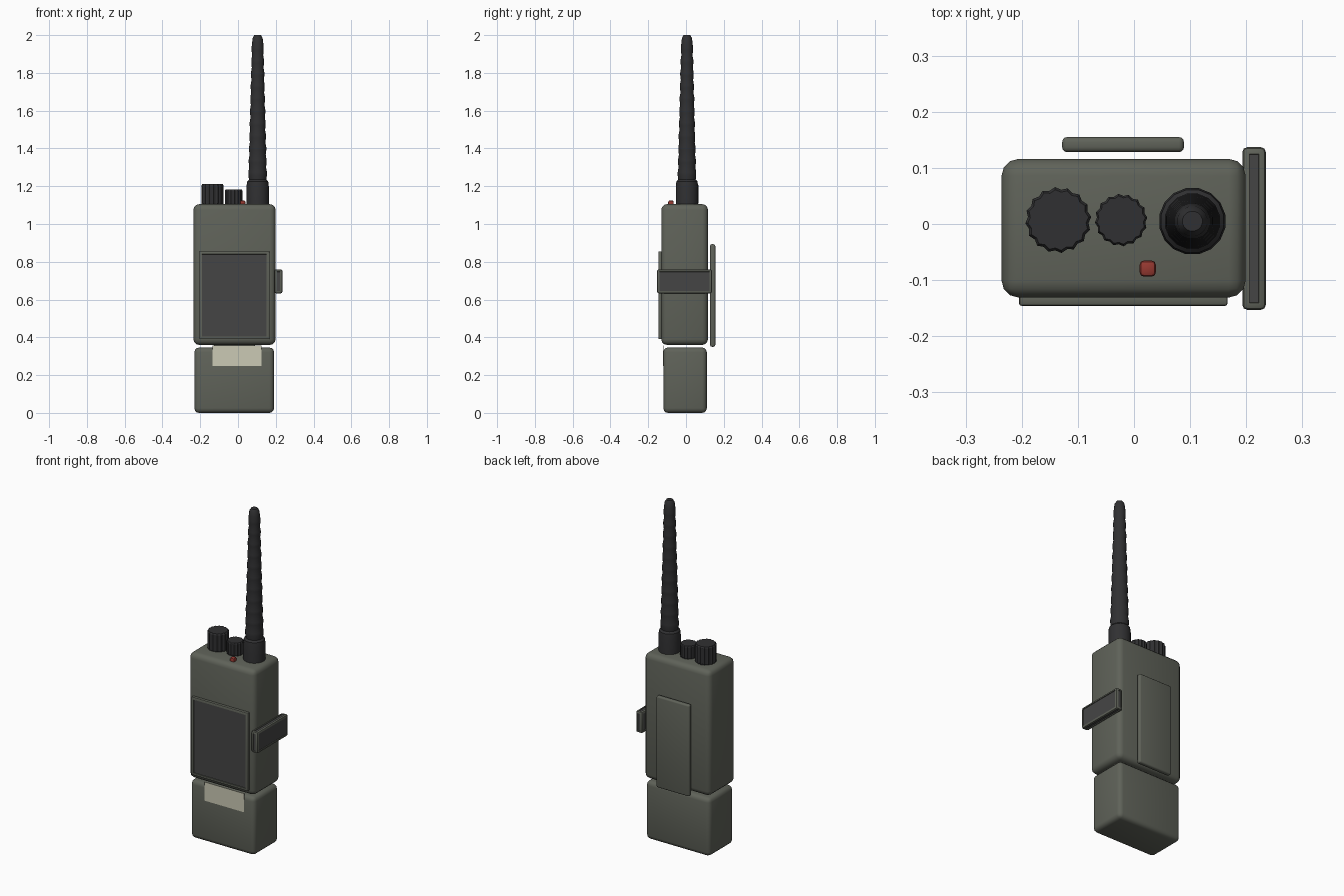
import bpy, bmesh, math

if "Cube" in bpy.data.objects:
    bpy.data.objects.remove(bpy.data.objects["Cube"])


def mat(name, r, g, b):
    m = bpy.data.materials.new(name)
    m.diffuse_color = (r, g, b, 1)
    m.use_nodes = True
    m.node_tree.nodes["Principled BSDF"].inputs["Base Color"].default_value = m.diffuse_color
    return m


SHELL = mat("olive_shell", 0.115, 0.123, 0.10)
DARK = mat("dark_panel", 0.06, 0.06, 0.06)
RUBBER = mat("black_rubber", 0.03, 0.03, 0.032)
CREAM = mat("cream_label", 0.60, 0.59, 0.46)
RED = mat("red_light", 0.30, 0.04, 0.03)


def finish(bm, name, mats, angle=None):
    bmesh.ops.recalc_face_normals(bm, faces=bm.faces)
    me = bpy.data.meshes.new(name)
    bm.to_mesh(me)
    bm.free()
    for m in mats:
        me.materials.append(m)
    ob = bpy.data.objects.new(name, me)
    bpy.context.collection.objects.link(ob)
    if angle:
        bpy.ops.object.select_all(action='DESELECT')
        bpy.context.view_layer.objects.active = ob
        ob.select_set(True)
        bpy.ops.object.shade_smooth_by_angle(angle=math.radians(angle))
    return ob


def box(name, lo, hi, mats, bevel=0, seg=3, inset=None, sides=()):
    """Bevelled box; faces looking along 'sides' get a sunken dark panel."""
    bm = bmesh.new()
    bmesh.ops.create_cube(bm, size=1)
    for v in bm.verts:
        for i in range(3):
            v.co[i] = lo[i] if v.co[i] < 0 else hi[i]
    if bevel:
        bmesh.ops.bevel(bm, geom=bm.edges[:], offset=bevel, segments=seg,
                        profile=0.5, affect='EDGES')
    if inset:
        bm.normal_update()
        for axis, sign in sides:
            f = max((f for f in bm.faces if f.normal[axis] * sign > 0.99),
                    key=lambda f: f.calc_area())
            n = f.normal.copy()
            bmesh.ops.inset_region(bm, faces=[f], thickness=inset[0])
            bmesh.ops.inset_region(bm, faces=[f], thickness=0.0005)
            for v in f.verts:
                v.co -= n * inset[1]
            f.material_index = 1
    return finish(bm, name, mats, 40)


def lathe(name, x, y, profile, n, mats, tooth=1.0, angle=None):
    """Stack of n-sided rings; tooth < 1 pulls in every other vertex."""
    bm = bmesh.new()
    rings = []
    for r, z in profile:
        ring = []
        for i in range(n):
            a = 2 * math.pi * (i + 0.5) / n
            k = r * (tooth if i % 2 else 1)
            ring.append(bm.verts.new((x + k * math.cos(a), y + k * math.sin(a), z)))
        rings.append(ring)
    for a, b in zip(rings, rings[1:]):
        for i in range(n):
            j = (i + 1) % n
            bm.faces.new((a[i], a[j], b[j], b[i]))
    bm.faces.new(rings[0])
    bm.faces.new(rings[-1])
    return finish(bm, name, mats, angle)


# main case and battery
box("radio_body", (-0.236, -0.131, 0.36), (0.199, 0.116, 1.105), [SHELL], 0.03)
box("battery_pack", (-0.231, -0.12, 0.004), (0.191, 0.11, 0.35), [SHELL], 0.025)
bpy.data.objects["battery_pack"].location.z = -0.004

# front panel with sunken dark face
box("front_panel", (-0.205, -0.146, 0.39), (0.167, -0.125, 0.855), [SHELL, DARK],
    0.005, 2, (0.014, 0.004), [(1, -1)])

# paper label on the battery
box("battery_label", (-0.135, -0.123, 0.247), (0.125, -0.119, 0.358), [CREAM])

# talk button on the right side, dark panel on each face
box("talk_button", (0.193, -0.153, 0.633), (0.235, 0.137, 0.76), [SHELL, DARK],
    0.009, 2, (0.005, 0.004),
    [(0, 1), (0, -1), (1, 1), (1, -1), (2, 1), (2, -1)])

# belt clip on the back
box("belt_clip", (-0.128, 0.128, 0.35), (0.089, 0.155, 0.893), [SHELL], 0.009, 3)

# status light
box("status_light", (0.010, -0.094, 1.09), (0.039, -0.065, 1.125), [RED], 0.008, 2)

# control knobs with toothed grips
for name, x, r, top in (("volume_knob", -0.135, 0.059, 1.212),
                        ("channel_knob", -0.023, 0.047, 1.182)):
    lathe(name, x, 0.007, [(r * 0.93, 1.095), (r, 1.112), (r, top - 0.008),
                           (r * 0.92, top)], 32, [RUBBER], 0.92)

# ribbed antenna
profile = [(0.06, 1.095), (0.06, 1.20), (0.057, 1.225)]
ribs, z0, z1 = 11, 1.235, 1.96
step = (z1 - z0) / ribs
for i in range(ribs):
    z = z0 + i * step
    r = 0.049 - 0.019 * i / ribs
    profile += [(r - 0.002, z), (r + 0.001, z + step * 0.35),
                (r + 0.001, z + step * 0.6)]
profile += [(0.030, 1.96), (0.027, 1.985), (0.018, 2.0)]
lathe("antenna", 0.104, 0.005, profile, 16, [RUBBER], angle=30)
